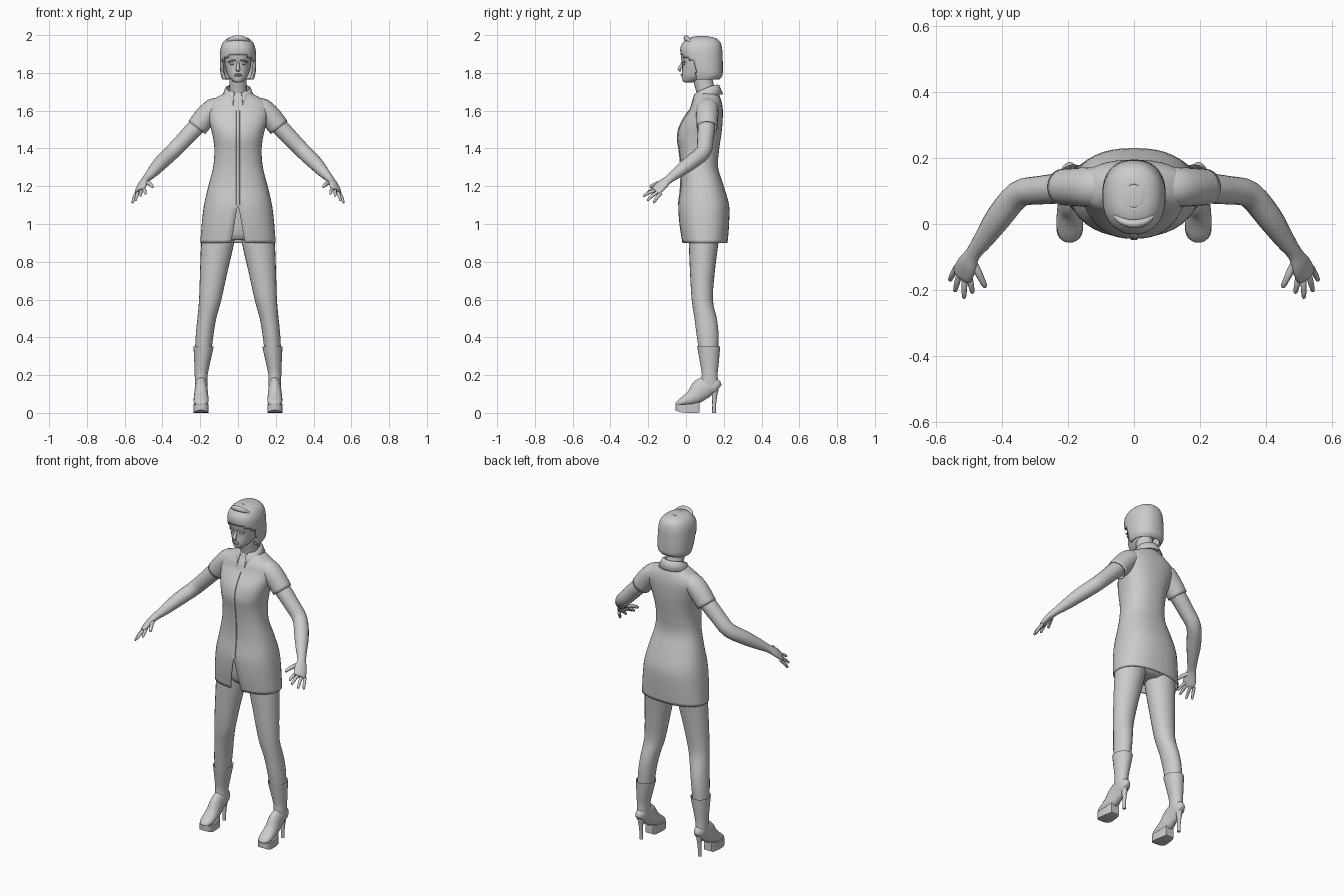
import bpy, bmesh, math
from mathutils import Vector

grey = bpy.data.materials.new("plain_grey")
grey.diffuse_color = (0.6, 0.6, 0.6, 1)


def finish(name, verts, faces, mirror=False, thick=0, angle=50):
    me = bpy.data.meshes.new(name)
    me.from_pydata([tuple(v) for v in verts], [], faces)
    bm = bmesh.new()
    bm.from_mesh(me)
    bmesh.ops.remove_doubles(bm, verts=bm.verts, dist=0.0002)
    bmesh.ops.recalc_face_normals(bm, faces=bm.faces)
    bm.to_mesh(me)
    bm.free()
    me.materials.append(grey)
    ob = bpy.data.objects.new(name, me)
    bpy.context.collection.objects.link(ob)
    if thick:
        m = ob.modifiers.new("cloth", 'SOLIDIFY')
        m.thickness, m.offset = thick, -1
    if mirror:
        m = ob.modifiers.new("mirror", 'MIRROR')
        m.use_mirror_merge = False
    bpy.ops.object.select_all(action='DESELECT')
    ob.select_set(True)
    bpy.context.view_layer.objects.active = ob
    bpy.ops.object.shade_smooth_by_angle(angle=math.radians(angle))
    return ob


def smooth(rows, steps):
    """Catmull-Rom through rows of numbers."""
    rows = [list(r) for r in rows]
    if steps < 2:
        return rows
    out = []
    for i in range(len(rows) - 1):
        a, b, c, d = rows[max(i - 1, 0)], rows[i], rows[i + 1], rows[min(i + 2, len(rows) - 1)]
        for s in range(steps):
            t = s / steps
            out.append([q + .5 * t * (r - p + t * (2 * p - 5 * q + 4 * r - u + t * (3 * (q - r) + u - p)))
                        for p, q, r, u in zip(a, b, c, d)])
    return out + [rows[-1]]


def skin(name, rings, caps=True, closed=True, keep=None, **kw):
    n = len(rings[0])
    verts = [v for r in rings for v in r]
    faces = []
    for i in range(len(rings) - 1):
        for j in range(n if closed else n - 1):
            k = (j + 1) % n
            f = (i * n + j, i * n + k, (i + 1) * n + k, (i + 1) * n + j)
            if keep is None or keep(sum((Vector(verts[q]) for q in f), Vector()) / 4):
                faces.append(f)
    if caps:
        faces += [tuple(range(n)), tuple((len(rings) - 1) * n + j for j in range(n))]
    return finish(name, verts, faces, **kw)


def oval(t, e):
    s, c = math.sin(t), math.cos(t)
    return (math.copysign(abs(s) ** (2 / e), s), -math.copysign(abs(c) ** (2 / e), c))


def stack(name, rows, n=24, e=2.0, steps=3, gap=None, **kw):
    """Horizontal rings: (z, centre x, half width, front y, back y)."""
    rings = []
    for z, cx, rx, yf, yb in smooth(rows, steps):
        g = gap(z) if gap else 0
        m = n + 1 if gap else n
        pts = [oval(g + (2 * math.pi - 2 * g) * j / n, e) for j in range(m)]
        rings.append([(cx + rx * x, (yf + yb) / 2 + (yb - yf) / 2 * y, z) for x, y in pts])
    return skin(name, rings, closed=not gap, **kw)


def tube(name, rows, n=14, hint=(0, 1, 0), steps=3, **kw):
    """Rings along a path: (x, y, z, radius along hint, other radius)."""
    rows = smooth(rows, steps)
    rings = []
    for i, r in enumerate(rows):
        p = Vector(r[:3])
        t = (Vector(rows[min(i + 1, len(rows) - 1)][:3]) - Vector(rows[max(i - 1, 0)][:3])).normalized()
        u = Vector(hint)
        u = (u - t * u.dot(t)).normalized()
        v = t.cross(u)
        rings.append([p + u * r[3] * math.cos(2 * math.pi * j / n) + v * r[4] * math.sin(2 * math.pi * j / n)
                      for j in range(n)])
    return skin(name, rings, **kw)


# dress body with a tapering slit at the front hem
dress = [(.9, 0, .2, -.02, .22), (1.0, 0, .192, -.035, .228), (1.1, 0, .18, -.04, .228), (1.2, 0, .157, -.028, .2),
         (1.3, 0, .132, -.027, .17), (1.39, 0, .125, -.036, .175), (1.46, 0, .133, -.045, .185),
         (1.53, 0, .15, -.028, .193), (1.6, 0, .165, .015, .195), (1.64, 0, .155, .03, .19),
         (1.668, 0, .118, .045, .182), (1.69, 0, .078, .055, .172), (1.705, 0, .055, .062, .16)]
stack("dress", dress, n=40, e=2.35, steps=4, caps=False, thick=.006,
      gap=lambda z: max(0, .135 * (1.1 - z) / .2))

# front placket
front = smooth([(r[0], r[3]) for r in dress[2:9]], 3)
skin("placket", [[(x, y - (.004 if abs(x) < .01 else 0), z) for x in (-.011, -.009, .009, .011)]
                 for z, y in front], caps=False, closed=False)

# folded collar, open at the throat
collar = []
for k, (r, zb, zf) in enumerate([(.057, 1.7, 1.65), (.06, 1.738, 1.69), (.068, 1.735, 1.685), (.088, 1.688, 1.618)]):
    row = []
    for j in range(25):
        t = .3 + (2 * math.pi - .6) * j / 24
        w = (1 + math.cos(t)) / 2
        row.append((r * math.sin(t), .108 - r * math.cos(t), zb + (zf - zb) * w ** 1.5))
    collar.append(row)
skin("collar", collar, caps=False, closed=False, thick=.004)

# sleeves, arms, hands
tube("sleeve", [(.085, .112, 1.625, .055, .045), (.13, .112, 1.61, .06, .055), (.175, .112, 1.565, .058, .058),
                (.218, .112, 1.51, .055, .056)], n=20, caps=False, mirror=True, thick=.006)
across = (.046, .03, -.03)
tube("arm", [(.15, .11, 1.58, .045, .045), (.22, .108, 1.515, .046, .046), (.29, .102, 1.442, .043, .043),
             (.35, .09, 1.38, .041, .041), (.41, .02, 1.322, .04, .038), (.455, -.045, 1.272, .031, .029),
             (.488, -.09, 1.237, .024, .02), (.505, -.122, 1.212, .034, .018), (.519, -.152, 1.183, .036, .014),
             (.523, -.163, 1.174, .028, .009)], hint=across, n=18, mirror=True)
fingers = [("index_finger", (.499, -.16, 1.186), (.489, -.21, 1.157)),
           ("middle_finger", (.514, -.16, 1.177), (.515, -.226, 1.146)),
           ("ring_finger", (.529, -.15, 1.167), (.543, -.205, 1.122)),
           ("little_finger", (.541, -.135, 1.158), (.559, -.172, 1.11)),
           ("thumb", (.489, -.112, 1.222), (.45, -.193, 1.195))]
for name, a, b in fingers:
    a, b = Vector(a), Vector(b)
    r = .011 if name == "thumb" else .0088
    rows = []
    for t, s in [(-.1, 1), (.35, 1.05), (.7, .9), (.93, .7), (1, .25)]:
        p = a.lerp(b, t) + Vector((0, 0, .006 * math.sin(math.pi * max(t, 0))))
        rows.append((*p, r * s, r * s))
    tube(name, rows, hint=across, n=8, steps=2, mirror=True)

# hips under the skirt, legs
stack("hips", [(.915, 0, .1, .03, .15), (.95, 0, .17, .01, .19), (1.05, 0, .165, 0, .2), (1.1, 0, .15, 0, .18)])
stack("leg", [(1.0, .1, .085, .012, .19), (.9, .108, .087, .015, .172), (.75, .128, .073, .021, .153),
              (.6, .147, .059, .03, .142), (.5, .165, .05, .045, .163), (.42, .176, .047, .055, .172),
              (.33, .184, .044, .068, .17)], mirror=True)

# ankle boots: shaft, foot, platform, heel
stack("boot_shaft", [(.335, .183, .046, .068, .172), (.35, .183, .052, .06, .18), (.34, .183, .052, .061, .18),
                     (.26, .19, .041, .075, .173), (.2, .195, .034, .084, .167), (.15, .195, .033, .075, .172),
                     (.115, .195, .025, .09, .172)], steps=2, mirror=True)
foot = [(.176, .115, .15, .012), (.165, .102, .175, .026), (.13, .093, .195, .032), (.085, .068, .185, .034),
        (.045, .042, .135, .038), (.005, .035, .1, .04), (-.025, .034, .078, .037), (-.046, .034, .06, .026),
        (-.053, .036, .05, .012)]
tube("boot_foot", [(.195, y, (lo + hi) / 2, w, (hi - lo) / 2) for y, lo, hi, w in foot],
     hint=(1, 0, 0), n=18, mirror=True)
sole = [(.072, .004, .062, .026), (.06, 0, .055, .031), (.02, 0, .047, .038), (-.02, .002, .045, .04),
        (-.043, .008, .044, .031), (-.055, .014, .044, .013)]
skin("boot_platform", [[(.195 + w, y, lo), (.195 + w, y, hi), (.195 - w, y, hi), (.195 - w, y, lo)]
                       for y, lo, hi, w in smooth(sole, 2)], mirror=True, angle=40)
tube("boot_heel", [(.195, .15, .135, .024, .024), (.195, .151, .09, .014, .014), (.195, .149, .04, .01, .01),
                   (.195, .148, 0, .01, .01)], n=10, mirror=True)

# neck and head
tube("neck", [(0, .112, 1.63, .055, .058), (0, .105, 1.7, .05, .048), (0, .09, 1.76, .05, .046),
              (0, .085, 1.81, .05, .046)], n=20)
stack("head", [(1.75, 0, .016, -.008, .035), (1.757, 0, .03, -.017, .07), (1.78, 0, .05, -.022, .12),
               (1.805, 0, .06, -.021, .15), (1.83, 0, .067, -.02, .165), (1.86, 0, .071, -.022, .172),
               (1.9, 0, .074, -.028, .175), (1.945, 0, .066, -.018, .165), (1.975, 0, .04, .02, .13)], n=28, e=2.2)
tube("nose", [(0, -.014, 1.862, .007, .008), (0, -.026, 1.84, .008, .008), (0, -.036, 1.819, .012, .009),
              (0, -.026, 1.81, .01, .005)], hint=(1, 0, 0), n=10)
for name, z, w in [("upper_lip", 1.792, .022), ("lower_lip", 1.784, .019)]:
    tube(name, [(-w, -.014, z - .004, .002, .002), (-w / 2, -.021, z, .005, .004), (0, -.023, z + .001, .006, .005),
                (w / 2, -.021, z, .005, .004), (w, -.014, z - .004, .002, .002)], n=8)
tube("brow", [(.012, -.021, 1.868, .005, .004), (.03, -.019, 1.866, .006, .005), (.052, -.006, 1.857, .004, .003)],
     n=8, mirror=True)
tube("eye", [(.016, -.014, 1.847, .002, .002), (.03, -.014, 1.848, .006, .006), (.045, -.006, 1.846, .002, .002)],
     n=8, mirror=True)

# bobbed hair with the face left open, and a raised fringe
stack("hair", [(1.765, 0, .082, .02, .175), (1.785, 0, .09, .012, .192), (1.82, 0, .095, -.005, .195),
               (1.88, 0, .096, -.025, .194), (1.93, 0, .092, -.03, .191), (1.965, 0, .077, -.012, .18),
               (1.985, 0, .052, .015, .155), (1.993, 0, .022, .05, .12)], n=48, e=2.3, steps=4,
      caps=False, thick=.012,
      keep=lambda c: not (c.y < .035 + .02 * (1.885 - c.z) / .1 and c.z < 1.895 - 3.5 * c.x * c.x))
stack("hair_crown", [(1.98, 0, .055, .02, .15), (1.992, 0, .03, .045, .125), (1.995, 0, .012, .07, .1)], n=24)
tube("fringe", [(-.06, .028, 1.962, .005, .006), (-.035, .008, 1.978, .011, .014), (0, .0, 1.984, .013, .016),
                (.035, .008, 1.978, .011, .014), (.06, .028, 1.962, .005, .006)], n=10)
